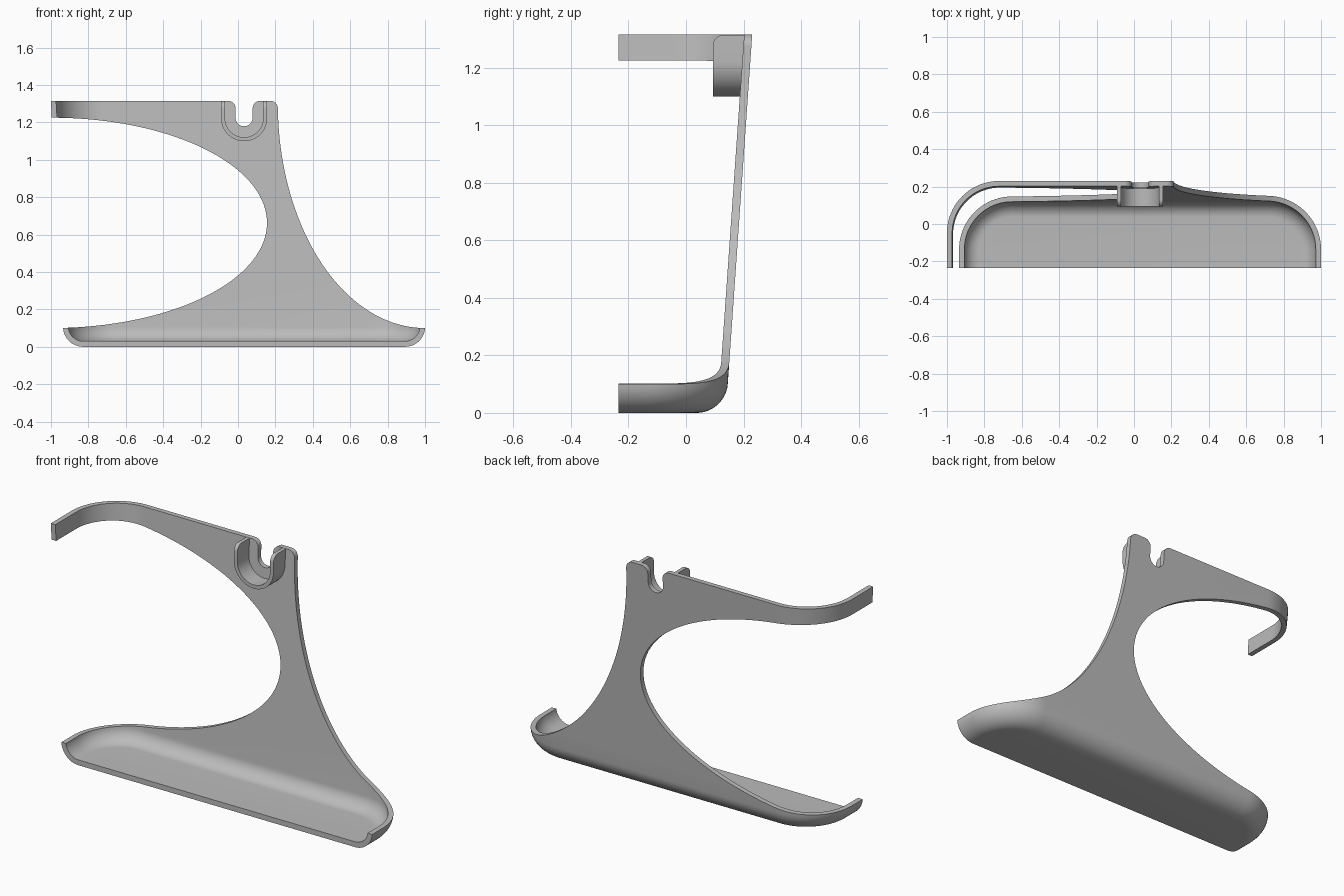
import bpy, bmesh
from math import sin, cos, radians, sqrt

cube = bpy.data.objects.get("Cube")
if cube:
    bpy.data.objects.remove(cube, do_unlink=True)

MID = 0.0325      # x of the symmetry line of the tray and the notch
FRONT = -0.235
TOP = 1.315
WALL = 0.028

grey = bpy.data.materials.new("plain grey")
grey.use_nodes = True
colour = (0.5, 0.5, 0.5, 1)
grey.diffuse_color = colour
grey.node_tree.nodes["Principled BSDF"].inputs["Base Color"].default_value = colour


def arc(cx, cy, rx, ry, start, end, steps):
    angles = [radians(start + (end - start) * i / steps) for i in range(steps + 1)]
    return [(cx + rx * cos(a), cy + ry * sin(a)) for a in angles]


def make_object(name, bm):
    bmesh.ops.recalc_face_normals(bm, faces=bm.faces)
    mesh = bpy.data.meshes.new(name)
    bm.to_mesh(mesh)
    bm.free()
    mesh.materials.append(grey)
    obj = bpy.data.objects.new(name, mesh)
    bpy.context.collection.objects.link(obj)
    return obj


def loft(name, rings):
    bm = bmesh.new()
    loops = [[bm.verts.new(p) for p in ring] for ring in rings]
    for a, b in zip(loops, loops[1:]):
        for i in range(len(a)):
            j = (i + 1) % len(a)
            bm.faces.new((a[i], a[j], b[j], b[i]))
    bm.faces.new(loops[0])
    bm.faces.new(loops[-1])
    return make_object(name, bm)


def prism(name, outline, y0, y1):
    return loft(name, [[(x, y, z) for x, z in outline] for y in (y0, y1)])


def basin(name, inset, front, floor, fillet, top):
    """Drafted block with rounded back corners and a rounded bottom edge."""
    levels = []
    for i in range(13):
        a = radians(90 * i / 12)
        levels.append((floor + fillet * (1 - cos(a)), fillet * (1 - sin(a))))
    levels.append((top, 0))
    rings = []
    for z, shrink in levels:
        d = inset + shrink
        half = 0.9675 + 0.054 * (z - 0.1) - d
        back = 0.15 + 0.07 * (z - 0.17) - d
        r = 0.28 - d
        plan = [(MID + half, front)]
        plan += arc(MID + half - r, back - r, r, r, 0, 90, 20)
        plan += arc(MID - half + r, back - r, r, r, 90, 180, 20)
        plan.append((MID - half, front))
        rings.append([(x, y, z) for x, y in plan])
    return loft(name, rings)


def boolean(target, cutter, operation):
    mod = target.modifiers.new(operation, 'BOOLEAN')
    mod.operation = operation
    mod.solver = 'EXACT'
    mod.object = cutter
    bpy.context.view_layer.objects.active = target
    bpy.ops.object.modifier_apply(modifier=mod.name)
    bpy.data.objects.remove(cutter, do_unlink=True)


def smooth(obj):
    bpy.ops.object.select_all(action='DESELECT')
    obj.select_set(True)
    bpy.context.view_layer.objects.active = obj
    bpy.ops.object.shade_smooth_by_angle(angle=radians(30))


# Thin curved shell: tray, back wall and arm
shell = basin("bracket_shell", 0, FRONT, 0, 0.1, 1.4)
boolean(shell, basin("hollow", WALL, FRONT - 0.1, 0.03, 0.075, 1.5), 'DIFFERENCE')

# Front outline: right sweep, notched top, large left opening
r = 0.04
notch = 0.046
outline = [(-1.1, -0.1), (1.0, -0.1)]
outline += arc(1.0, 1.3, 0.787, 1.2, 270, 181.5, 40)
outline += arc(0.173, TOP - r, r, r, 0, 90, 8)
outline += arc(MID + notch + r, TOP - r, r, r, 90, 180, 8)
outline += arc(MID, 1.225, notch, notch, 0, -180, 20)
outline += arc(MID - notch - r, TOP - r, r, r, 0, 90, 8)
outline += [(-1.1, TOP), (-1.1, 1.225)]
outline += arc(-1.0, 0.6625, 1.155, 0.5625, 90, -90, 72)
outline.append((-1.1, 0.1))
boolean(shell, prism("outline_cutter", outline, -0.6, 0.6), 'INTERSECT')
smooth(shell)

# U-shaped collar in front of the notch
ro, ri = 0.123, 0.102
top = TOP - 0.001
u_shape = [(MID + ro, top)] + arc(MID, 1.222, ro, ro, 0, -180, 32)
u_shape += [(MID - ro, top), (MID - ri, top)]
u_shape += arc(MID, 1.222, ri, ri, -180, 0, 32) + [(MID + ri, top)]
collar = prism("notch_collar", u_shape, 0.093, 0.205)
bm = bmesh.new()
bm.from_mesh(collar.data)
tips = [e for e in bm.edges
        if all(v.co.z > top - 0.001 and v.co.y < 0.1 for v in e.verts)]
bmesh.ops.bevel(bm, geom=tips, offset=0.038, segments=8, profile=0.5, affect='EDGES')
bm.to_mesh(collar.data)
bm.free()
smooth(collar)
